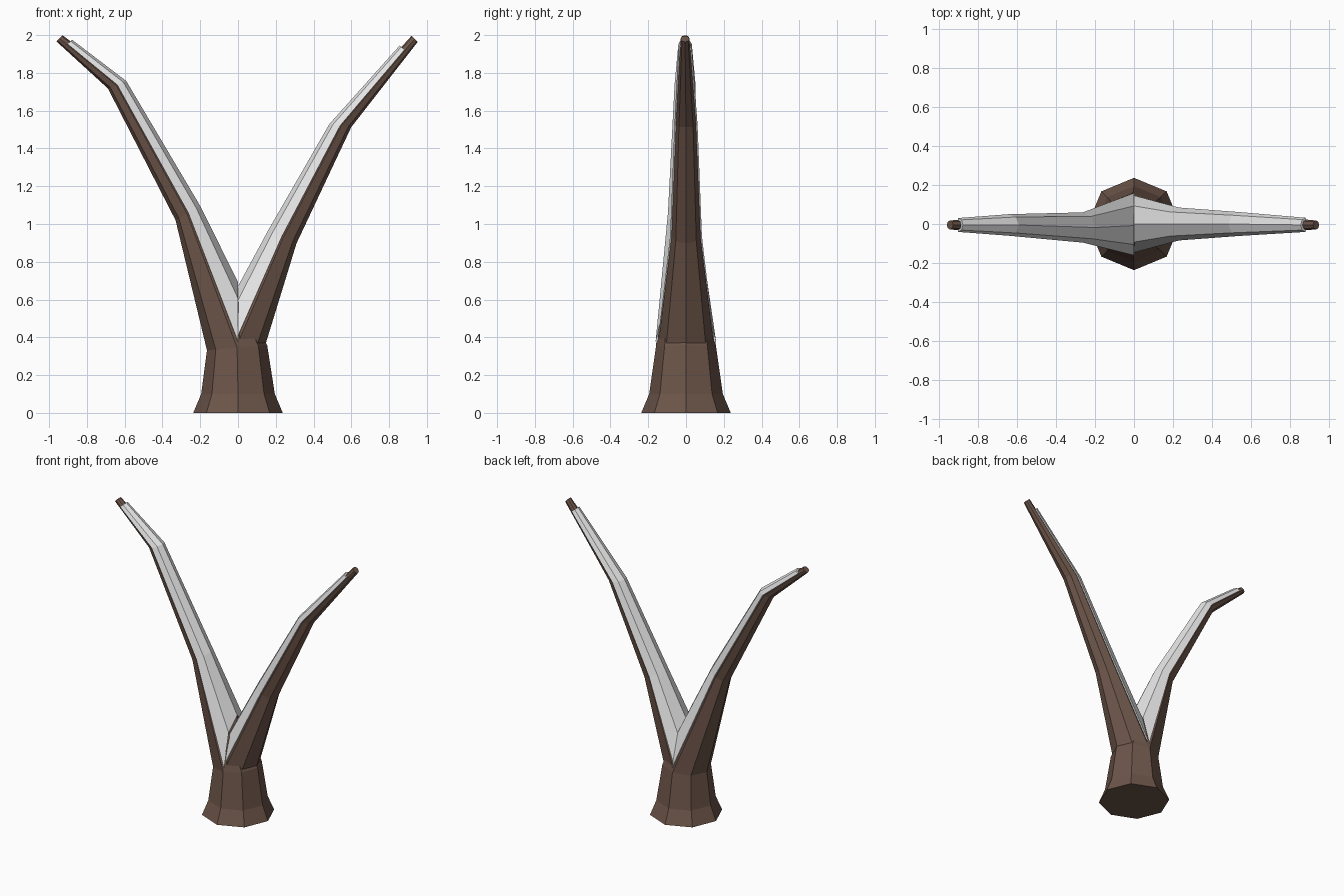
import bpy, bmesh, math
from mathutils import Vector

if "Cube" in bpy.data.objects:
    bpy.data.objects.remove(bpy.data.objects["Cube"])


def material(name, rgb):
    m = bpy.data.materials.new(name)
    m.diffuse_color = (*rgb, 1)
    m.use_nodes = True
    m.node_tree.nodes["Principled BSDF"].inputs["Base Color"].default_value = m.diffuse_color
    return m


BARK = material("brown bark", (0.15, 0.09, 0.066))
SNOW = material("white snow", (0.80, 0.80, 0.80))

# Rings: centre x, y, z, radius, tilt of the inner side (degrees, in the xz plane)
FLARE = [(0, 0, 0.0, 0.237, 0), (0, 0, 0.10, 0.195, 0)]
LEFT = [(-0.005, 0, 0.345, 0.160, 5), (-0.27, -0.018, 1.055, 0.070, 30),
        (-0.645, -0.005, 1.735, 0.047, 22), (-0.945, -0.005, 1.983, 0.023, 45)]
RIGHT = [(-0.003, 0, 0.365, 0.147, 177), (0.24, 0, 0.93, 0.077, 155),
         (0.547, 0, 1.52, 0.053, 172), (0.935, -0.005, 1.980, 0.023, 135)]


def ring_points(ring, angles, grow=0.0):
    """Points on a tilted octagon, measured from its inner side."""
    x, y, z, r, tilt = ring
    t = math.radians(tilt)
    side = Vector((math.cos(t), 0, math.sin(t)))
    pts = []
    for a in angles:
        flat = math.cos(math.radians(22.5)) / math.cos(math.radians(a % 45 - 22.5))
        k = (r + grow) * flat
        a = math.radians(a)
        pts.append(Vector((x, y, z)) + side * k * math.cos(a)
                   + Vector((0, k * math.sin(a), 0)))
    return pts


def loft(name, loops, mat, closed_sides=True):
    """Skin a list of equal closed loops and cap both ends."""
    bm = bmesh.new()
    vs = [[bm.verts.new(p) for p in loop] for loop in loops]
    n = len(loops[0])
    for a, b in zip(vs, vs[1:]):
        for i in range(n):
            j = (i + 1) % n
            bm.faces.new((a[i], a[j], b[j], b[i]))
    bm.faces.new(vs[0])
    bm.faces.new(vs[-1])
    bmesh.ops.recalc_face_normals(bm, faces=bm.faces)
    return bm


def finish(name, bm, mat):
    me = bpy.data.meshes.new(name)
    bm.to_mesh(me)
    bm.free()
    me.materials.append(mat)
    ob = bpy.data.objects.new(name, me)
    bpy.context.collection.objects.link(ob)
    return ob


OCTAGON = [i * 45 for i in range(8)]
UPPER = [-84, -45, 0, 45, 84]

# Trunk running into the left branch, and the right branch
for name, rings in (("trunk_and_left_branch", FLARE + LEFT), ("right_branch", RIGHT)):
    finish(name, loft(name, [ring_points(r, OCTAGON) for r in rings], BARK), BARK)

# Snow lying on the inner, upward side of each branch, stopping short of the tip
for name, rings, sign in (("left_snow", LEFT, 1), ("right_snow", RIGHT, -1)):
    last, tip = rings[-2:]
    end = tuple(p + (q - p) * 0.87 for p, q in zip(last, tip))
    loops = []
    for r in rings[:-1] + [end]:
        outer = ring_points(r, UPPER, 0.011)
        inner = ring_points(r, UPPER, -0.006)
        loops.append(outer + inner[::-1])
    bm = loft(name, loops, SNOW)
    # trim at the middle of the fork
    bmesh.ops.bisect_plane(bm, geom=bm.verts[:] + bm.edges[:] + bm.faces[:],
                           plane_co=(0, 0, 0), plane_no=(sign, 0, 0), clear_outer=True)
    finish(name, bm, SNOW)
